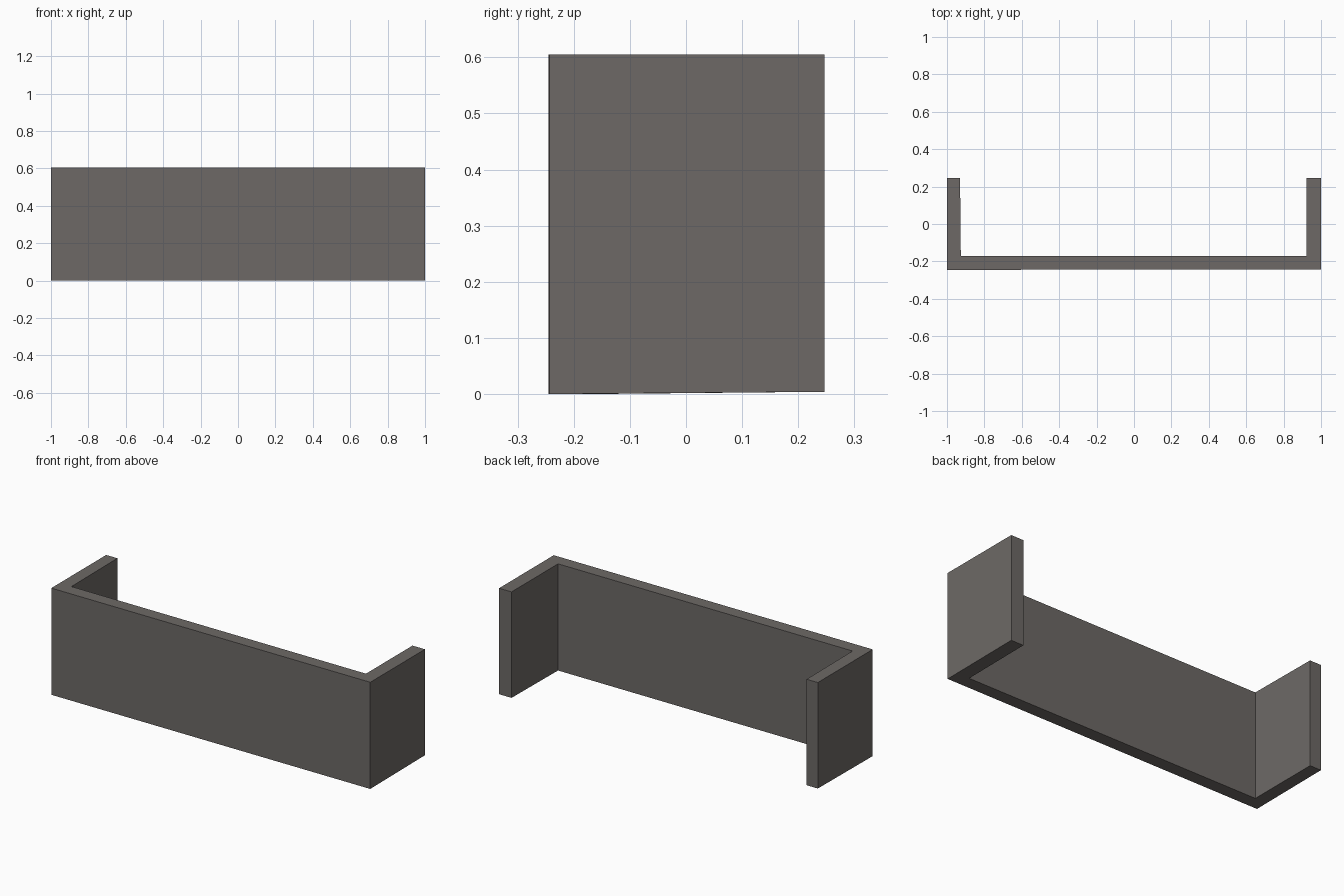
import bpy
import bmesh

if "Cube" in bpy.data.objects:
    bpy.data.objects.remove(bpy.data.objects["Cube"])

HEIGHT = 0.605

# Flat warm grey
grey = bpy.data.materials.new("warm grey")
grey.diffuse_color = (0.153, 0.141, 0.133, 1.0)
grey.use_nodes = True
grey.node_tree.nodes["Principled BSDF"].inputs["Base Color"].default_value = grey.diffuse_color

# U-shaped footprint: long front panel with a return at each end
outline = [(-1.0, -0.245), (1.0, -0.243), (1.0, 0.247), (0.922, 0.247),
           (0.922, -0.17), (-0.926, -0.17), (-0.93, 0.247), (-1.0, 0.247)]

# Raise the footprint into a solid wall
bm = bmesh.new()
base = bm.faces.new([bm.verts.new((x, y, 0.0)) for x, y in outline])
raised = bmesh.ops.extrude_face_region(bm, geom=[base])["geom"]
top_verts = [v for v in raised if isinstance(v, bmesh.types.BMVert)]
bmesh.ops.translate(bm, verts=top_verts, vec=(0, 0, HEIGHT))

# The rear ends of the returns lift slightly off the floor
for v in bm.verts:
    if v.co.z < 0.01 and v.co.y > 0.2:
        v.co.z = 0.004
bmesh.ops.recalc_face_normals(bm, faces=bm.faces)

mesh = bpy.data.meshes.new("u_shaped_wall")
bm.to_mesh(mesh)
bm.free()
mesh.materials.append(grey)
wall = bpy.data.objects.new("u_shaped_wall", mesh)
bpy.context.collection.objects.link(wall)
